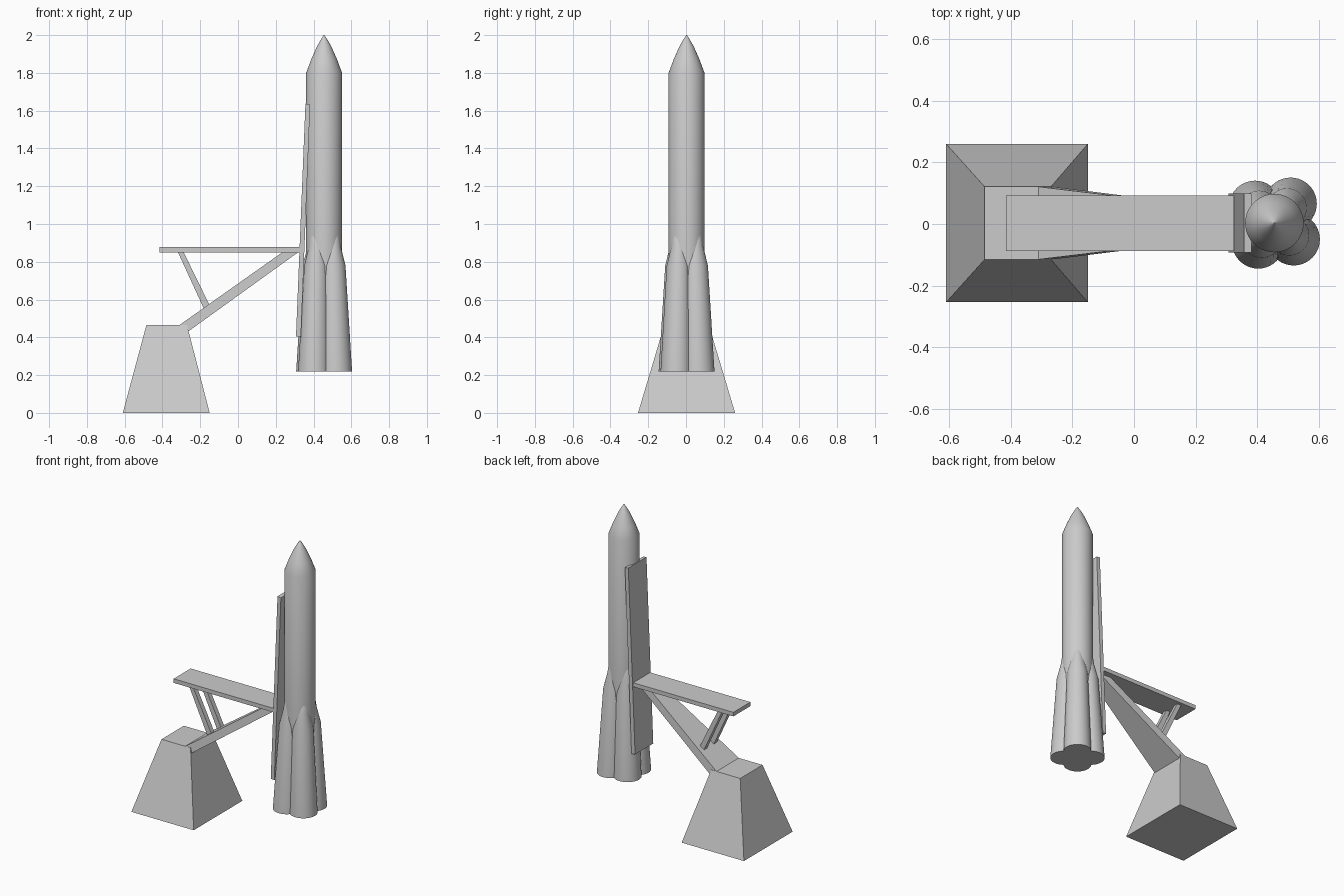
import bpy, bmesh, math

if "Cube" in bpy.data.objects:
    bpy.data.objects.remove(bpy.data.objects["Cube"], do_unlink=True)

GREY = (0.6, 0.6, 0.6, 1.0)
mat = bpy.data.materials.new("light_grey")
mat.use_nodes = True
mat.diffuse_color = GREY
mat.node_tree.nodes["Principled BSDF"].inputs["Base Color"].default_value = GREY

AXIS_X, MID_Y, SIDES = 0.456, 0.003, 40


def finish(name, bm, smooth=False):
    bmesh.ops.recalc_face_normals(bm, faces=bm.faces)
    mesh = bpy.data.meshes.new(name)
    bm.to_mesh(mesh)
    bm.free()
    mesh.materials.append(mat)
    obj = bpy.data.objects.new(name, mesh)
    bpy.context.collection.objects.link(obj)
    if smooth:
        bpy.ops.object.select_all(action="DESELECT")
        obj.select_set(True)
        bpy.context.view_layer.objects.active = obj
        bpy.ops.object.shade_smooth_by_angle(angle=math.radians(25))
    return obj


def prism(name, profile, y=0.0):
    """Side profile of (x, z, half width) points, spanned across y."""
    bm = bmesh.new()
    a, b = [[bm.verts.new((x, MID_Y + y + s * w, z)) for x, z, w in profile]
            for s in (-1, 1)]
    bm.faces.new(a)
    bm.faces.new(b)
    for i in range(len(a)):
        j = (i + 1) % len(a)
        bm.faces.new((a[i], a[j], b[j], b[i]))
    return finish(name, bm)


def loft(name, rings, angle=0.0):
    """Round body from (z, distance off the rocket axis, radius) rings."""
    bm = bmesh.new()
    loops = []
    for z, d, r in rings:
        cx = AXIS_X + d * math.cos(angle)
        cy = MID_Y + d * math.sin(angle)
        loops.append([bm.verts.new((cx + r * math.cos(t), cy + r * math.sin(t), z))
                      for t in (math.tau * k / SIDES for k in range(SIDES))])
    for lo, hi in zip(loops, loops[1:]):
        for i in range(SIDES):
            j = (i + 1) % SIDES
            bm.faces.new((lo[i], lo[j], hi[j], hi[i]))
    bm.faces.new(loops[0])
    bm.faces.new(loops[-1])
    return finish(name, bm, smooth=True)


# Rocket core with pointed nose
loft("rocket_core", [(0.73, 0, 0.095), (1.8, 0, 0.095), (1.87, 0, 0.069),
                     (1.94, 0, 0.038), (1.975, 0, 0.018), (2.0, 0, 0.002)])

# Four leaning boosters around the core
for n in range(4):
    loft(f"booster_{n + 1}",
         [(0.22, 0.082, 0.085), (0.78, 0.064, 0.064), (0.88, 0.062, 0.041),
          (0.95, 0.062, 0.031), (1.0, 0.055, 0.01)],
         math.radians(50 + 90 * n))

# Pedestal block
prism("pedestal", [(-0.61, 0, 0.257), (-0.15, 0, 0.257),
                   (-0.27, 0.465, 0.118), (-0.485, 0.465, 0.118)])

# Tapering diagonal arm, flat deck and leaning support plate
prism("diagonal_arm", [(-0.31, 0.465, 0.118), (-0.265, 0.43, 0.118),
                       (0.325, 0.855, 0.045), (0.26, 0.868, 0.05)])
prism("deck", [(x, z, 0.09) for x, z in
               ((-0.415, 0.85), (0.325, 0.85), (0.325, 0.877), (-0.415, 0.877))])
prism("support_plate", [(x, z, 0.096) for x, z in
                        ((0.307, 0.405), (0.333, 0.403), (0.382, 1.633), (0.357, 1.637))])

# Pair of struts between arm and deck
for side, y in (("left", 0.052), ("right", -0.052)):
    prism(f"strut_{side}", [(x, z, 0.016) for x, z in
                            ((-0.32, 0.855), (-0.18, 0.55), (-0.148, 0.565), (-0.29, 0.855))], y)
